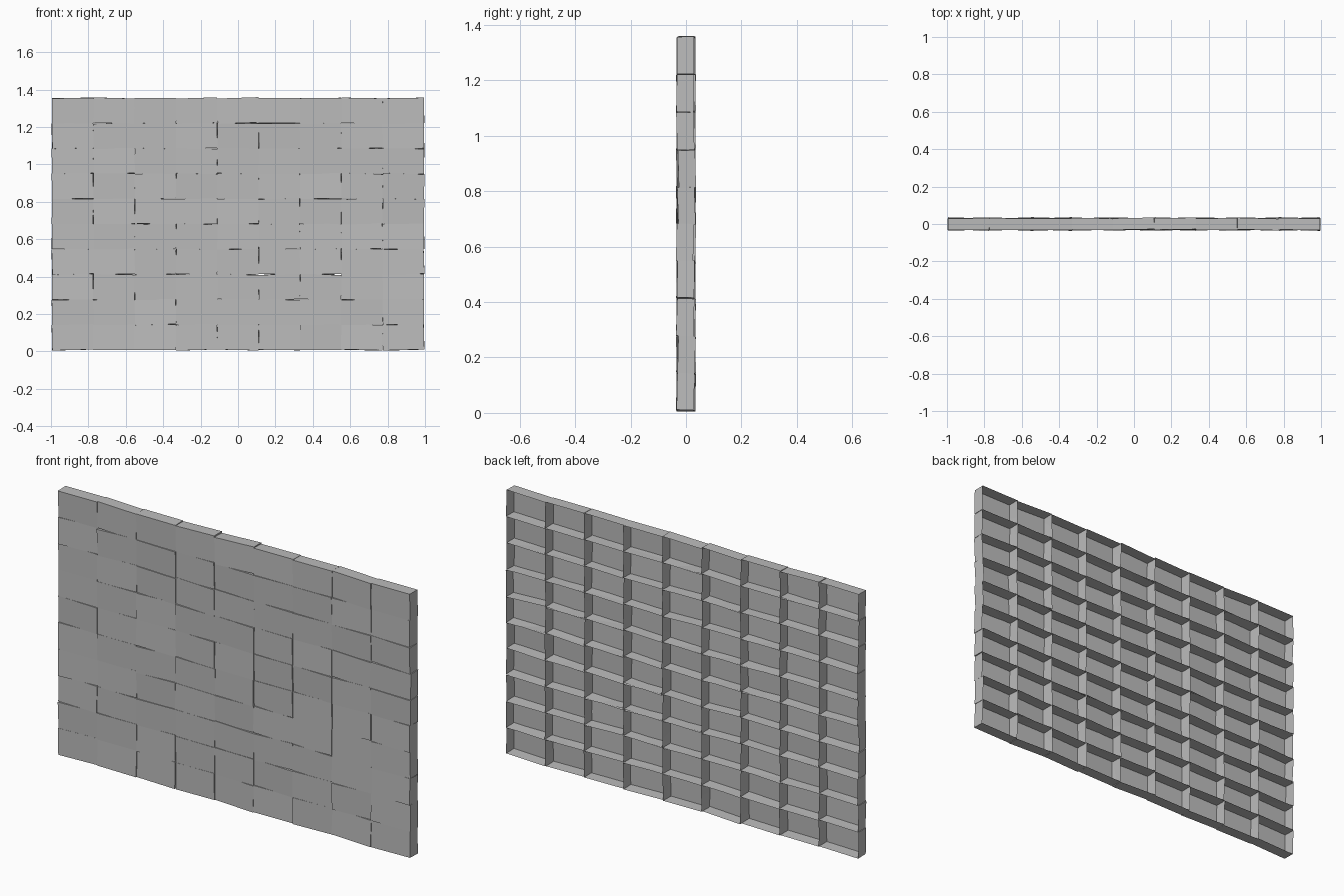
import bpy
import bmesh
import math
import random
from mathutils import Euler

cube = bpy.data.objects.get("Cube")
if cube:
    bpy.data.objects.remove(cube, do_unlink=True)

random.seed(7)
COLS, ROWS = 9, 10
PITCH_X, PITCH_Z = 0.221, 0.1347
DEPTH = 0.062
BASE_Z = 0.008
TILT = math.radians(2.0)

# Plain grey material
grey = bpy.data.materials.new("plain_grey")
grey.use_nodes = True
colour = (0.5, 0.5, 0.5, 1.0)
grey.diffuse_color = colour
grey.node_tree.nodes["Principled BSDF"].inputs["Base Color"].default_value = colour


def make_tray_mesh():
    """Shallow box with its back side open."""
    bm = bmesh.new()
    bmesh.ops.create_cube(bm, size=1.0)
    bmesh.ops.scale(bm, vec=(PITCH_X * 1.003, DEPTH, PITCH_Z * 1.003), verts=bm.verts)
    back = [f for f in bm.faces if f.normal.y > 0.5]
    bmesh.ops.delete(bm, geom=back, context="FACES_ONLY")
    mesh = bpy.data.meshes.new("wall_tile")
    bm.to_mesh(mesh)
    bm.free()
    mesh.materials.append(grey)
    return mesh


# Wall of slightly crooked hollow tiles
tile_mesh = make_tray_mesh()
for row in range(ROWS):
    for col in range(COLS):
        tile = bpy.data.objects.new(f"wall_tile_{row + 1}_{col + 1}", tile_mesh)
        tile.location = ((col - (COLS - 1) / 2) * PITCH_X, 0,
                         BASE_Z + (row + 0.5) * PITCH_Z)
        tile.rotation_euler = Euler([random.uniform(-TILT, TILT) for _ in range(3)])
        bpy.context.collection.objects.link(tile)
